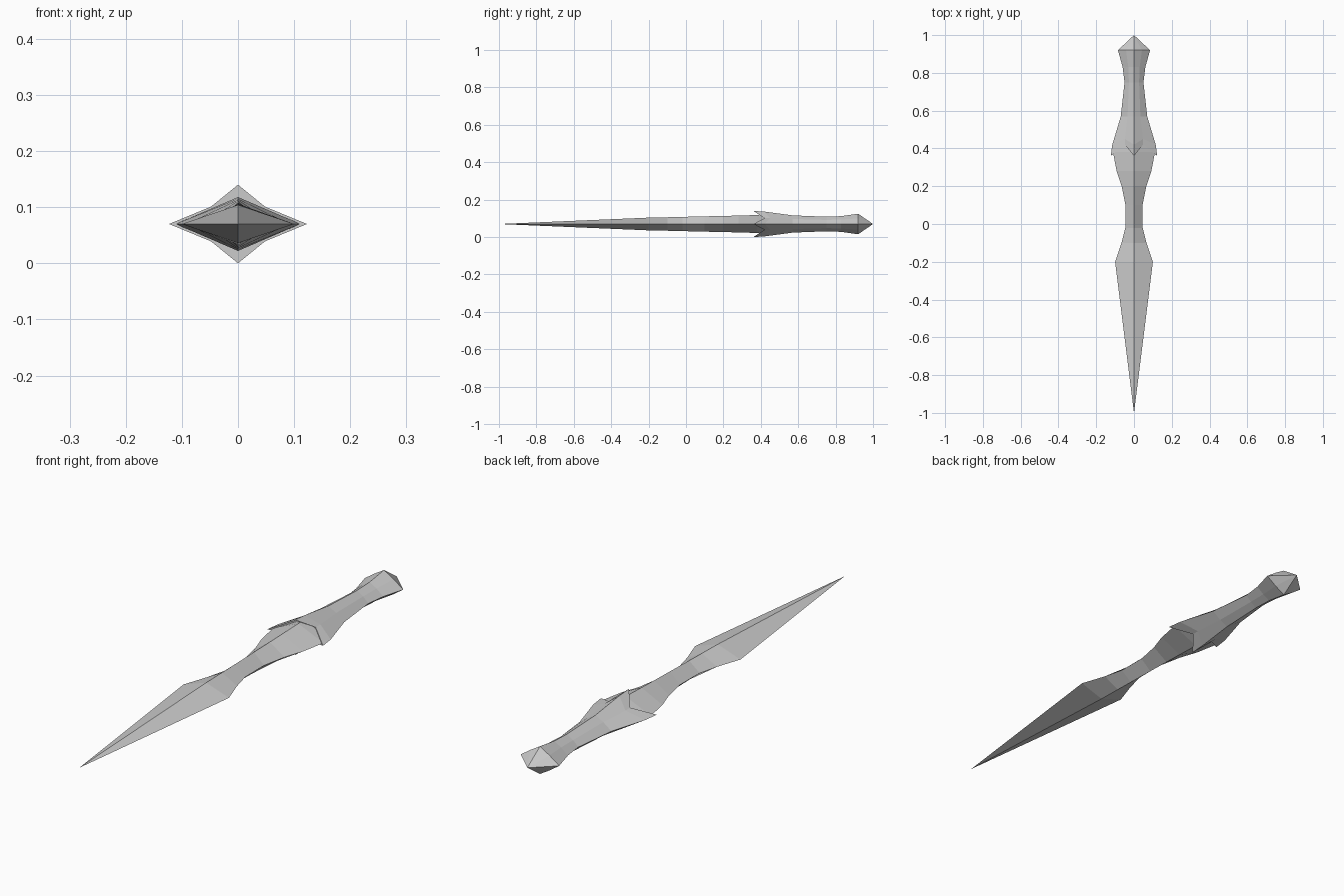
import bpy, bmesh

if "Cube" in bpy.data.objects:
    bpy.data.objects.remove(bpy.data.objects["Cube"])

CZ = 0.07  # height of the central axis


def loft(name, rings, start_tip=None, end_tip=None):
    """Skin equal-sized rings of points, closing the ends with a tip or a cap."""
    bm = bmesh.new()
    loops = [[bm.verts.new(p) for p in ring] for ring in rings]
    n = len(loops[0])
    for a, b in zip(loops, loops[1:]):
        for i in range(n):
            j = (i + 1) % n
            bm.faces.new((a[i], a[j], b[j], b[i]))
    for loop, tip in ((loops[0], start_tip), (loops[-1], end_tip)):
        if tip is None:
            bm.faces.new(loop)
        else:
            v = bm.verts.new((0, tip, CZ))
            for i in range(n):
                bm.faces.new((loop[i], loop[(i + 1) % n], v))
    bmesh.ops.recalc_face_normals(bm, faces=bm.faces)
    mesh = bpy.data.meshes.new(name)
    bm.to_mesh(mesh)
    bm.free()
    obj = bpy.data.objects.new(name, mesh)
    bpy.context.collection.objects.link(obj)
    return obj


def diamond(y, w, h):
    return [(w, y, CZ), (0, y, CZ + h), (-w, y, CZ), (0, y, CZ - h)]


def octagon(y, w, h, dx, dz, notch=0.0):
    """Eight points; the diagonal ones can be set back along y."""
    yd = y + notch
    return [(w, y, CZ), (dx, yd, CZ + dz), (0, y, CZ + h), (-dx, yd, CZ + dz),
            (-w, y, CZ), (-dx, yd, CZ - dz), (0, y, CZ - h), (dx, yd, CZ - dz)]


# Leaf-shaped blade with a narrow waist: y, half width, half thickness
blade = [(-0.20, 0.10, 0.034), (-0.10, 0.066, 0.036), (-0.02, 0.046, 0.038),
         (0.10, 0.045, 0.041), (0.20, 0.065, 0.043), (0.28, 0.092, 0.045),
         (0.38, 0.111, 0.048), (0.43, 0.100, 0.048)]
loft("blade", [diamond(*s) for s in blade], start_tip=-1.0)

# Grip flaring into a pointed, notched guard and a faceted pommel
grip = [(0.36, 0.123, 0.07, 0.048, 0.031, 0.06),
        (0.42, 0.115, 0.066, 0.048, 0.031, 0.03),
        (0.57, 0.070, 0.046, 0.034, 0.027),
        (0.75, 0.050, 0.039, 0.027, 0.022),
        (0.83, 0.060, 0.042, 0.030, 0.024),
        (0.92, 0.085, 0.055, 0.042, 0.030)]
loft("grip", [octagon(*s) for s in grip], end_tip=1.0)
